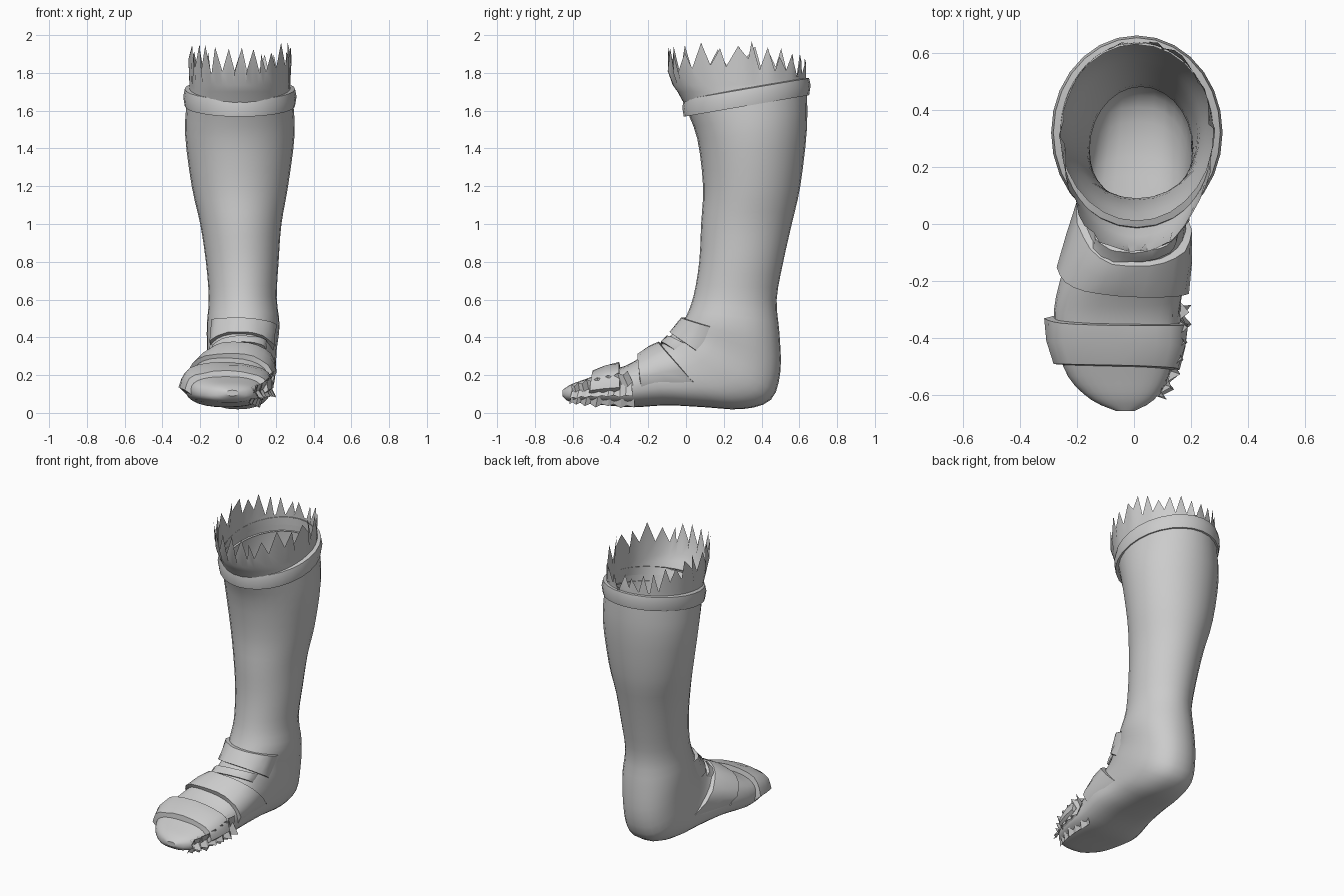
import bpy
import math
import random
from mathutils import Vector

random.seed(4)
cube = bpy.data.objects.get("Cube")
if cube:
    bpy.data.objects.remove(cube, do_unlink=True)

grey = bpy.data.materials.new("soft_grey")
grey.use_nodes = True
grey.diffuse_color = (0.6, 0.6, 0.6, 1)
grey.node_tree.nodes["Principled BSDF"].inputs["Base Color"].default_value = grey.diffuse_color

# Cross-sections from shin to toe: front y, front z, back y, back z, min x, max x
SECTIONS = [
    (0.0, 1.61, 0.64, 1.72, -0.27, 0.29),
    (0.06, 1.45, 0.64, 1.5, -0.28, 0.3),
    (0.09, 1.2, 0.605, 1.2, -0.245, 0.265),
    (0.08, 1, 0.56, 1, -0.2, 0.23),
    (0.07, 0.8, 0.515, 0.8, -0.17, 0.215),
    (0.04, 0.62, 0.48, 0.6, -0.155, 0.205),
    (0.0, 0.51, 0.495, 0.42, -0.165, 0.22),
    (-0.04, 0.45, 0.5, 0.22, -0.165, 0.205),
    (-0.08, 0.41, 0.45, 0.07, -0.17, 0.2),
    (-0.12, 0.37, 0.3, 0.02, -0.18, 0.19),
    (-0.17, 0.34, 0.1, 0.03, -0.21, 0.18),
    (-0.23, 0.3, -0.1, 0.04, -0.25, 0.18),
    (-0.32, 0.25, -0.28, 0.03, -0.28, 0.16),
    (-0.42, 0.22, -0.42, 0.04, -0.27, 0.15),
    (-0.53, 0.18, -0.54, 0.05, -0.23, 0.12),
    (-0.61, 0.15, -0.62, 0.06, -0.15, 0.07),
    (-0.655, 0.12, -0.655, 0.09, -0.06, 0.0),
]
LAST = len(SECTIONS) - 1


def section(t):
    """Smoothly blended cross-section at position t along the boot."""
    i = min(int(t), LAST - 1)
    u = t - i
    a, b, c, d = (SECTIONS[max(0, min(LAST, i + k))] for k in (-1, 0, 1, 2))
    return [q + u / 2 * (r - p + u * (2 * p - 5 * q + 4 * r - s + u * (3 * (q - r) + s - p)))
            for p, q, r, s in zip(a, b, c, d)]


def surface(t, degrees, offset=0.0):
    """Point on the boot; 90 degrees is the front or upper side."""
    yf, zf, yb, zb, x0, x1 = section(t)
    a = math.radians(degrees)
    power = 1.0 if t < 5 else max(0.8, 1 - (t - 5) * 0.07)
    c = math.copysign(abs(math.cos(a)) ** power, math.cos(a))
    s = math.copysign(abs(math.sin(a)) ** power, math.sin(a))
    axis = Vector((0, yf - yb, zf - zb)) / 2
    half = (x1 - x0) / 2
    middle = Vector(((x0 + x1) / 2, (yf + yb) / 2, (zf + zb) / 2))
    return (middle + Vector((1, 0, 0)) * c * (half + offset)
            + axis.normalized() * s * (axis.length + offset))


def make(name, rows, closed=False, cap=False, smooth=True):
    """Skin rows of points with quads."""
    n = len(rows[0])
    verts = [p for row in rows for p in row]
    faces = []
    for i in range(len(rows) - 1):
        for j in range(n if closed else n - 1):
            k = (j + 1) % n
            faces.append((i * n + j, (i + 1) * n + j, (i + 1) * n + k, i * n + k))
    if cap:
        faces.append(tuple(range(len(verts) - n, len(verts))))
    mesh = bpy.data.meshes.new(name)
    mesh.from_pydata(verts, [], faces)
    mesh.materials.append(grey)
    obj = bpy.data.objects.new(name, mesh)
    bpy.context.collection.objects.link(obj)
    if smooth:
        bpy.ops.object.select_all(action='DESELECT')
        bpy.context.view_layer.objects.active = obj
        obj.select_set(True)
        bpy.ops.object.shade_smooth_by_angle(angle=math.radians(45))
    return obj


# Leg and foot in one continuous shell
SIDES = 28
angles = [j * 360 / SIDES for j in range(SIDES)]
make("leg_and_foot", [[surface(i / 3, a) for a in angles] for i in range(LAST * 3 + 1)],
     closed=True, cap=True)


# Wrapped straps: raised bands lying over the top of the foot
def strap(name, t0, t1, a0, a1, lift, skew):
    steps = 14
    rows = []
    for u, h in ((0, -0.01), (0.02, lift), (0.5, lift * 1.15), (0.98, lift), (1, -0.01)):
        row = []
        for j in range(steps + 1):
            v = j / steps
            t = t0 + (t1 - t0) * u + skew * (v - 0.5)
            end = 0.0 if j in (0, steps) else 1.0
            wrinkle = random.uniform(-0.004, 0.004)
            row.append(surface(t, a0 + (a1 - a0) * v, h * end + wrinkle))
        rows.append(row)
    make(name, rows)


strap("ankle_strap", 6.1, 7.8, 25, 150, 0.02, -0.3)
strap("instep_strap", 9.2, 11.2, -5, 190, 0.025, -0.8)
strap("toe_strap", 12.3, 13.7, -15, 195, 0.03, -0.2)

# Narrow creased wrap between the upper straps
strap("instep_wrap", 8.2, 9.1, 45, 140, 0.014, 0.5)


# Torn cloth along the inner side of the toes
def torn_edge(name, a0, a1, reach):
    rows = [[], []]
    for j in range(13):
        t = 11.8 + j * 0.25
        jag = reach * (0.4 if j % 2 else 1) * random.uniform(0.7, 1.1)
        rows[0].append(surface(t, a0))
        rows[1].append(surface(t + 0.15, a1, jag))
    make(name, rows, smooth=False)


torn_edge("torn_upper_cloth", 0, 25, 0.055)
torn_edge("torn_side_cloth", 30, -15, 0.05)
torn_edge("torn_lower_cloth", 10, -50, 0.035)

# Rolled cuff band, higher at the back
cuff = []
for drop, out in ((0.05, -0.01), (0.05, 0.012), (0.0, 0.02), (-0.04, 0.012), (-0.045, -0.012)):
    cuff.append([surface(0, a, out) - Vector((0, 0, drop - 0.01)) for a in angles])
make("cuff_band", cuff, closed=True)

# Flared collar with a ragged rim
TEETH = 26
collar = [[], [], [], []]
for j in range(TEETH * 2):
    a = j * 180 / TEETH
    front = max(0, math.sin(math.radians(a)))
    base = surface(0, a, -0.005)
    sway = random.uniform(-0.012, 0.012)
    tooth = random.uniform(0.0, 0.05) if j % 2 else random.uniform(-0.11, -0.06)
    side = 1 - abs(math.sin(math.radians(a)))
    rim = 1.84 + 0.05 * front + 0.1 * side + tooth
    collar[0].append(base)
    collar[1].append(Vector((base.x * 0.97, base.y - 0.05 * front, max(base.z + 0.06, 1.7))))
    collar[2].append(Vector((base.x * 0.97, base.y - 0.075 * front, max(base.z + 0.07, 1.735))))
    collar[3].append(Vector((base.x * 0.96 + sway, base.y - 0.11 * front + sway, min(rim, 2))))
make("ragged_collar", collar, closed=True)
